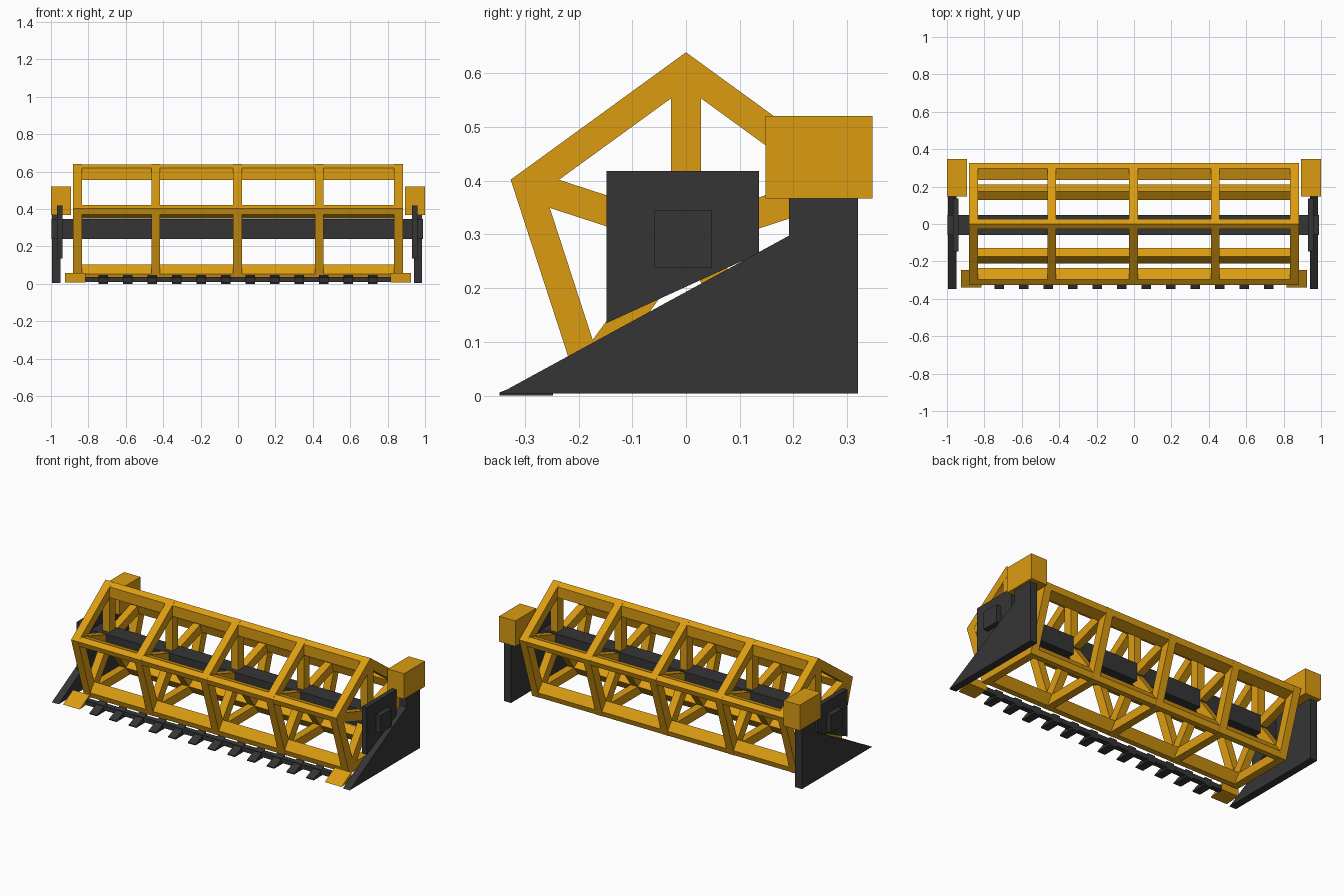
import bpy, bmesh, math
from mathutils import Vector

if "Cube" in bpy.data.objects:
    bpy.data.objects.remove(bpy.data.objects["Cube"])


def material(name, rgb):
    m = bpy.data.materials.new(name)
    m.diffuse_color = (*rgb, 1)
    m.use_nodes = True
    m.node_tree.nodes["Principled BSDF"].inputs["Base Color"].default_value = m.diffuse_color
    return m


YELLOW = material("harvest_yellow", (0.71, 0.335, 0.006))
DARK = material("charcoal", (0.036, 0.036, 0.036))


def finish(bm, name, mat):
    bmesh.ops.recalc_face_normals(bm, faces=bm.faces)
    me = bpy.data.meshes.new(name)
    bm.to_mesh(me)
    bm.free()
    me.materials.append(mat)
    ob = bpy.data.objects.new(name, me)
    bpy.context.collection.objects.link(ob)
    return ob


def add_prism(bm, profile, x0, x1):
    """Extrude a (y, z) outline along x."""
    a = [bm.verts.new((x0, y, z)) for y, z in profile]
    b = [bm.verts.new((x1, y, z)) for y, z in profile]
    n = len(profile)
    bm.faces.new(a)
    bm.faces.new(b[::-1])
    for i in range(n):
        j = (i + 1) % n
        bm.faces.new((a[i], b[i], b[j], a[j]))


def prism(name, profile, x0, x1, mat):
    bm = bmesh.new()
    add_prism(bm, profile, x0, x1)
    return finish(bm, name, mat)


def rect(y0, y1, z0, z1):
    return [(y0, z0), (y1, z0), (y1, z1), (y0, z1)]


# Reel dimensions
CZ, R, HALF = 0.296, 0.343, 0.0275
WALL = 0.053
R_IN = R - WALL / math.cos(math.pi / 5)
ROOF = R - HALF * math.tan(math.pi / 5)          # bar shoulder below the corner
BAR_IN = R_IN - HALF * math.tan(math.pi / 5)     # inner end of the bar


def turned(points, k):
    """Rotate (side, radial) points to pentagon corner k, corner 0 on top."""
    t = k * math.tau / 5
    c, s = math.cos(t), math.sin(t)
    return [(p * c - r * s, CZ + p * s + r * c) for p, r in points]


# Pentagonal reel frames with spokes
def reel_frame(name, x):
    bm = bmesh.new()
    w = 0.0235
    loops = []
    for rad, dx in ((R, -w), (R, w), (R_IN, w), (R_IN, -w)):
        loops.append([bm.verts.new((x + dx, *turned([(0, rad)], k)[0])) for k in range(5)])
    for i in range(4):
        a, b = loops[i], loops[(i + 1) % 4]
        for k in range(5):
            j = (k + 1) % 5
            bm.faces.new((a[k], a[j], b[j], b[k]))
    for k in range(5):
        add_prism(bm, turned([(-HALF, 0), (HALF, 0), (HALF, BAR_IN), (0, R_IN), (-HALF, BAR_IN)], k),
                  x - w * 0.97, x + w * 0.97)
    return finish(bm, name, YELLOW)


for i, x in enumerate((-0.858, -0.44, -0.003, 0.434, 0.858)):
    reel_frame(f"reel_frame_{i + 1}", x)

# Long bars joining the frame corners
for k in range(5):
    profile = [(0, R - 0.001), (-HALF, ROOF - 0.001), (-HALF, BAR_IN), (HALF, BAR_IN), (HALF, ROOF - 0.001)]
    prism(f"reel_bar_{k + 1}", turned(profile, k), -0.85, 0.85, YELLOW)

# Square axle
prism("axle", rect(-0.059, 0.048, 0.238, 0.345), -0.998, 0.99, DARK)

# End parts on each side
PANEL = [(-0.347, 0.004), (0.192, 0.298), (0.192, 0.368), (0.32, 0.368), (0.32, 0.004)]
BEARING = [(-0.148, 0.135), (0.136, 0.265), (0.136, 0.418), (-0.148, 0.418)]
SHOE = [(-0.34, 0.006), (-0.245, 0.012), (-0.245, 0.058)]
for side, s in (("left", -1), ("right", 1)):
    shift = -0.005
    prism(f"side_panel_{side}", PANEL, s * 0.945 + shift, s * 0.99 + shift, DARK)
    prism(f"bearing_plate_{side}", BEARING, s * 0.934 + shift, s * 0.964 + shift, DARK)
    prism(f"drive_box_{side}", rect(0.148, 0.347, 0.367, 0.52), s * 0.892, s * 1.0, YELLOW)
    prism(f"end_shoe_{side}", SHOE, s * 0.815, s * 0.926, YELLOW)

# Cutter bar and teeth
prism("cutter_bar", rect(-0.28, -0.247, 0.01, 0.037), -0.82, 0.82, DARK)
for i in range(12):
    x = -0.721 + i * 0.1311
    prism(f"cutter_tooth_{i + 1}", [(-0.347, 0.0), (-0.247, 0.0), (-0.247, 0.046), (-0.347, 0.006)],
          x - 0.025, x + 0.025, DARK)
